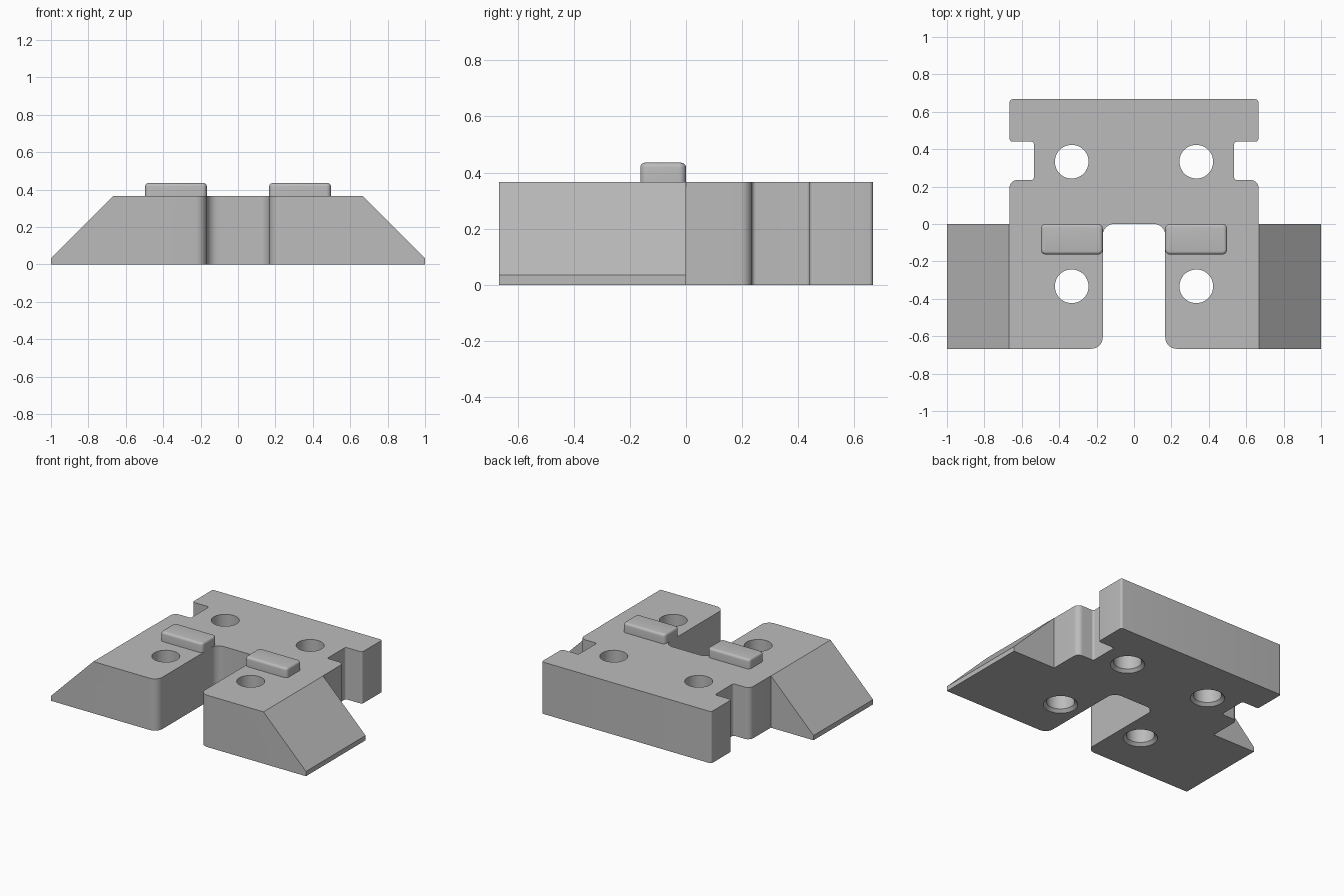
import bpy, bmesh, math
from mathutils import Vector

HEIGHT = 0.367

if "Cube" in bpy.data.objects:
    bpy.data.objects.remove(bpy.data.objects["Cube"], do_unlink=True)

grey = bpy.data.materials.new("plain grey")
grey.use_nodes = True
colour = (0.5, 0.5, 0.5, 1)
grey.diffuse_color = colour
grey.node_tree.nodes["Principled BSDF"].inputs["Base Color"].default_value = colour


def make_object(name, bm):
    bmesh.ops.recalc_face_normals(bm, faces=bm.faces)
    mesh = bpy.data.meshes.new(name)
    bm.to_mesh(mesh)
    bm.free()
    mesh.materials.append(grey)
    obj = bpy.data.objects.new(name, mesh)
    bpy.context.collection.objects.link(obj)
    return obj


def activate(obj):
    bpy.ops.object.select_all(action='DESELECT')
    obj.select_set(True)
    bpy.context.view_layer.objects.active = obj


def rounded(corners, steps=8):
    """Outline with a round of the given radius at each square corner."""
    points = []
    for i, (x, y, r) in enumerate(corners):
        p = Vector((x, y))
        if not r:
            points.append(p)
            continue
        before = (Vector(corners[i - 1][:2]) - p).normalized() * r
        after = (Vector(corners[(i + 1) % len(corners)][:2]) - p).normalized() * r
        for s in range(steps + 1):
            t = math.pi / 2 * s / steps
            points.append(p + before * (1 - math.sin(t)) + after * (1 - math.cos(t)))
    return points


def extrude(points, z, depth):
    bm = bmesh.new()
    face = bm.faces.new([bm.verts.new((p.x, p.y, z)) for p in points])
    ext = bmesh.ops.extrude_face_region(bm, geom=[face])
    top = [v for v in ext["geom"] if isinstance(v, bmesh.types.BMVert)]
    bmesh.ops.translate(bm, vec=(0, 0, depth), verts=top)
    bmesh.ops.recalc_face_normals(bm, faces=bm.faces)
    return bm


# Body: slot at the front, wings at the sides, notches near the back
half = [(0.167, 0, 0.06), (0.167, -0.667, 0.06), (1, -0.667, 0), (1, 0, 0),
        (0.665, 0, 0), (0.665, 0.235, 0.04), (0.535, 0.235, 0.015),
        (0.535, 0.44, 0.015), (0.665, 0.44, 0.015), (0.665, 0.667, 0.015)]
outline = half + [(-x, y, r) for x, y, r in reversed(half)]
bm = extrude(rounded(outline), 0, HEIGHT)

# Sloped wing tops
for side in (-1, 1):
    cut = bmesh.ops.bisect_plane(
        bm, geom=bm.verts[:] + bm.edges[:] + bm.faces[:], dist=1e-5,
        plane_co=(side * 0.667, 0, HEIGHT), plane_no=(side, 0, 1), clear_outer=True)
    rim = [e for e in cut["geom_cut"] if isinstance(e, bmesh.types.BMEdge)]
    bmesh.ops.holes_fill(bm, edges=rim)
body = make_object("body", bm)

# Bolt holes, countersunk underneath
for x in (-0.333, 0.333):
    for y in (-0.333, 0.333):
        bm = bmesh.new()
        rings = []
        for z, r in ((-0.02, 0.13), (0.02, 0.09), (HEIGHT + 0.1, 0.09)):
            rings.append([bm.verts.new((x + r * math.cos(a), y + r * math.sin(a), z))
                          for a in (math.tau * i / 48 for i in range(48))])
        for low, high in zip(rings, rings[1:]):
            for i in range(48):
                bm.faces.new((low[i - 1], low[i], high[i], high[i - 1]))
        bm.faces.new(rings[0])
        bm.faces.new(rings[-1])
        cutter = make_object("hole_cutter", bm)
        cutter.hide_render = True
        mod = body.modifiers.new("hole", 'BOOLEAN')
        mod.operation = 'DIFFERENCE'
        mod.solver = 'EXACT'
        mod.object = cutter
        activate(body)
        bpy.ops.object.modifier_apply(modifier=mod.name)
        bpy.data.objects.remove(cutter, do_unlink=True)
activate(body)
bpy.ops.object.shade_smooth_by_angle(angle=math.radians(30))

# Raised pads beside the slot
for name, side in (("left_pad", 1), ("right_pad", -1)):
    x0, x1 = sorted((side * 0.167, side * 0.497))
    r = 0.025
    corners = [(x0, -0.163, r), (x1, -0.163, r), (x1, 0, r), (x0, 0, r)]
    bm = extrude(rounded(corners), HEIGHT - 0.005, 0.073)
    rim = [e for e in bm.edges if all(v.co.z > HEIGHT + 0.01 for v in e.verts)]
    bmesh.ops.bevel(bm, geom=rim, offset=0.017, segments=4, profile=0.5, affect='EDGES')
    pad = make_object(name, bm)
    activate(pad)
    bpy.ops.object.shade_smooth_by_angle(angle=math.radians(30))
